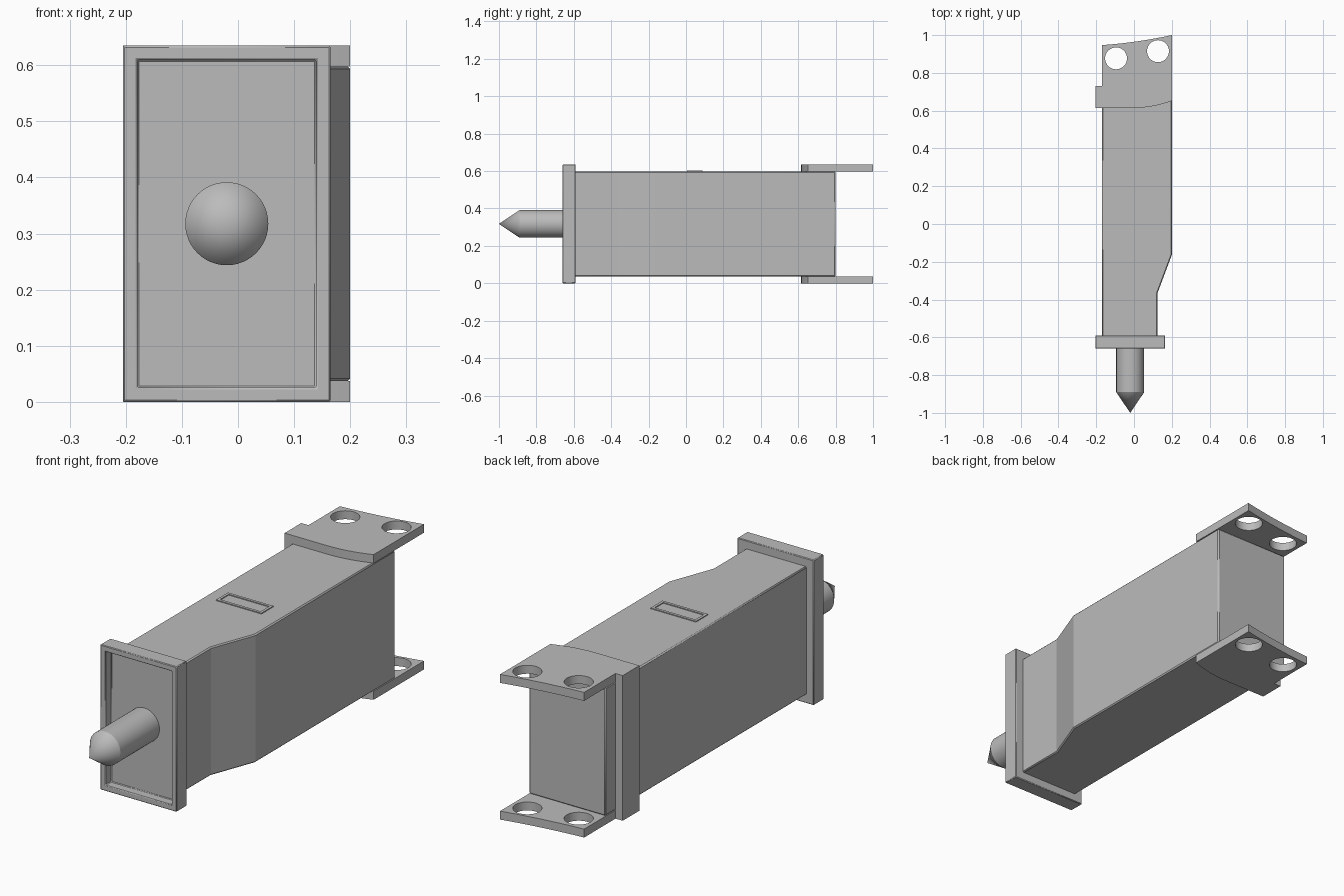
import bpy, bmesh, math
from mathutils import Matrix, Vector

cube = bpy.data.objects.get("Cube")
if cube:
    bpy.data.objects.remove(cube, do_unlink=True)

HEIGHT = 0.635
PLATE = 0.037
STEPS = 10

grey = bpy.data.materials.new("plain grey")
grey.use_nodes = True
grey.diffuse_color = (0.5, 0.5, 0.5, 1)
grey.node_tree.nodes["Principled BSDF"].inputs["Base Color"].default_value = (0.5, 0.5, 0.5, 1)


def finish(name, bm, bevel=0):
    """Turn a bmesh into a named, shaded object."""
    bmesh.ops.recalc_face_normals(bm, faces=bm.faces)
    mesh = bpy.data.meshes.new(name)
    bm.to_mesh(mesh)
    bm.free()
    mesh.materials.append(grey)
    obj = bpy.data.objects.new(name, mesh)
    bpy.context.collection.objects.link(obj)
    if bevel:
        mod = obj.modifiers.new("Bevel", "BEVEL")
        mod.width = bevel
        mod.segments = 1
        mod.limit_method = "ANGLE"
        mod.angle_limit = math.radians(40)
    bpy.ops.object.select_all(action="DESELECT")
    obj.select_set(True)
    bpy.context.view_layer.objects.active = obj
    bpy.ops.object.shade_smooth_by_angle(angle=math.radians(15))
    return obj


def prism(name, loops, z0, z1, bevel=0):
    """Extrude an outline (first loop) with holes (other loops) from z0 to z1."""
    bm = bmesh.new()
    edges = []
    for loop in loops:
        verts = [bm.verts.new((x, y, z0)) for x, y in loop]
        if len(loops) == 1:
            bm.faces.new(verts)
        else:
            edges += [bm.edges.new((verts[i - 1], v)) for i, v in enumerate(verts)]
    if edges:
        bmesh.ops.triangle_fill(bm, edges=edges, use_beauty=True, normal=(0, 0, 1))
    result = bmesh.ops.extrude_face_region(bm, geom=bm.faces[:])
    moved = [g for g in result["geom"] if isinstance(g, bmesh.types.BMVert)]
    bmesh.ops.translate(bm, verts=moved, vec=(0, 0, z1 - z0))
    return finish(name, bm, bevel)


def circle(cx, cy, radius, count=48):
    angles = [math.tau * i / count for i in range(count)]
    return [(cx + radius * math.cos(a), cy + radius * math.sin(a)) for a in angles]


def rect(x0, x1, y0, y1):
    return [(x0, y0), (x1, y0), (x1, y1), (x0, y1)]


# Main housing, narrowed at the front on one side
body = [(-0.17, -0.6), (0.125, -0.6), (0.125, -0.365), (0.2, -0.165), (0.2, 0.8), (-0.17, 0.8)]
prism("housing", [body], PLATE, HEIGHT - PLATE, 0.005)

# Curved mounting plates with bolt holes, above and below the housing
ts = [i / STEPS for i in range(STEPS + 1)]
front_edge = [(0.2 * t, 0.615 + 0.037 * t * t) for t in ts]
back_edge = [(0.2 - 0.37 * t, 0.947 + 0.026 * (1 - t) + 0.027 * (1 - t) ** 2) for t in ts]
outline = [(-0.205, 0.615)] + front_edge + back_edge + [(-0.17, 0.73), (-0.205, 0.73)]
holes = [circle(-0.095, 0.877, 0.058), circle(0.127, 0.915, 0.058)]
for name, z in (("lower_plate", 0), ("upper_plate", HEIGHT - PLATE)):
    prism(name, [outline] + holes, z, z + PLATE)

# Upright strap joining the two plates
prism("side_strap", [rect(-0.205, -0.169, 0.615, 0.73)], PLATE, HEIGHT - PLATE)

# Thin raised frame on the top of the housing
top = HEIGHT - PLATE
prism("top_frame", [rect(-0.11, 0.11, 0.005, 0.088), rect(-0.098, 0.098, 0.017, 0.076)],
      top - 0.002, top + 0.004)

# Front flange with a recessed panel
bm = bmesh.new()
bmesh.ops.create_cube(bm, size=1, matrix=Matrix.Translation((-0.02, -0.625, HEIGHT / 2))
                      @ Matrix.Diagonal((0.37, 0.07, HEIGHT, 1)))
panel = [f for f in bm.faces if f.normal.y < -0.9]
bmesh.ops.inset_region(bm, faces=panel, thickness=0.036)
rim = panel[0]
hollow = bmesh.ops.extrude_face_region(bm, geom=[rim])
inner = [g for g in hollow["geom"] if isinstance(g, bmesh.types.BMVert)]
bmesh.ops.translate(bm, verts=inner, vec=(0, 0.04, 0))
if rim.is_valid:
    bmesh.ops.delete(bm, geom=[rim], context="FACES_ONLY")
finish("front_flange", bm, 0.003)

# Pointed guide pin
bm = bmesh.new()
aim = Matrix.Rotation(math.pi / 2, 4, "X")
for start, end, tip in ((-0.61, -0.89, 0.074), (-0.89, -1.0, 0)):
    centre = Vector((-0.02, (start + end) / 2, HEIGHT / 2))
    bmesh.ops.create_cone(bm, cap_ends=False, segments=48, radius1=0.074, radius2=tip,
                          depth=start - end, matrix=Matrix.Translation(centre) @ aim)
bmesh.ops.remove_doubles(bm, verts=bm.verts, dist=0.0005)
finish("guide_pin", bm)
